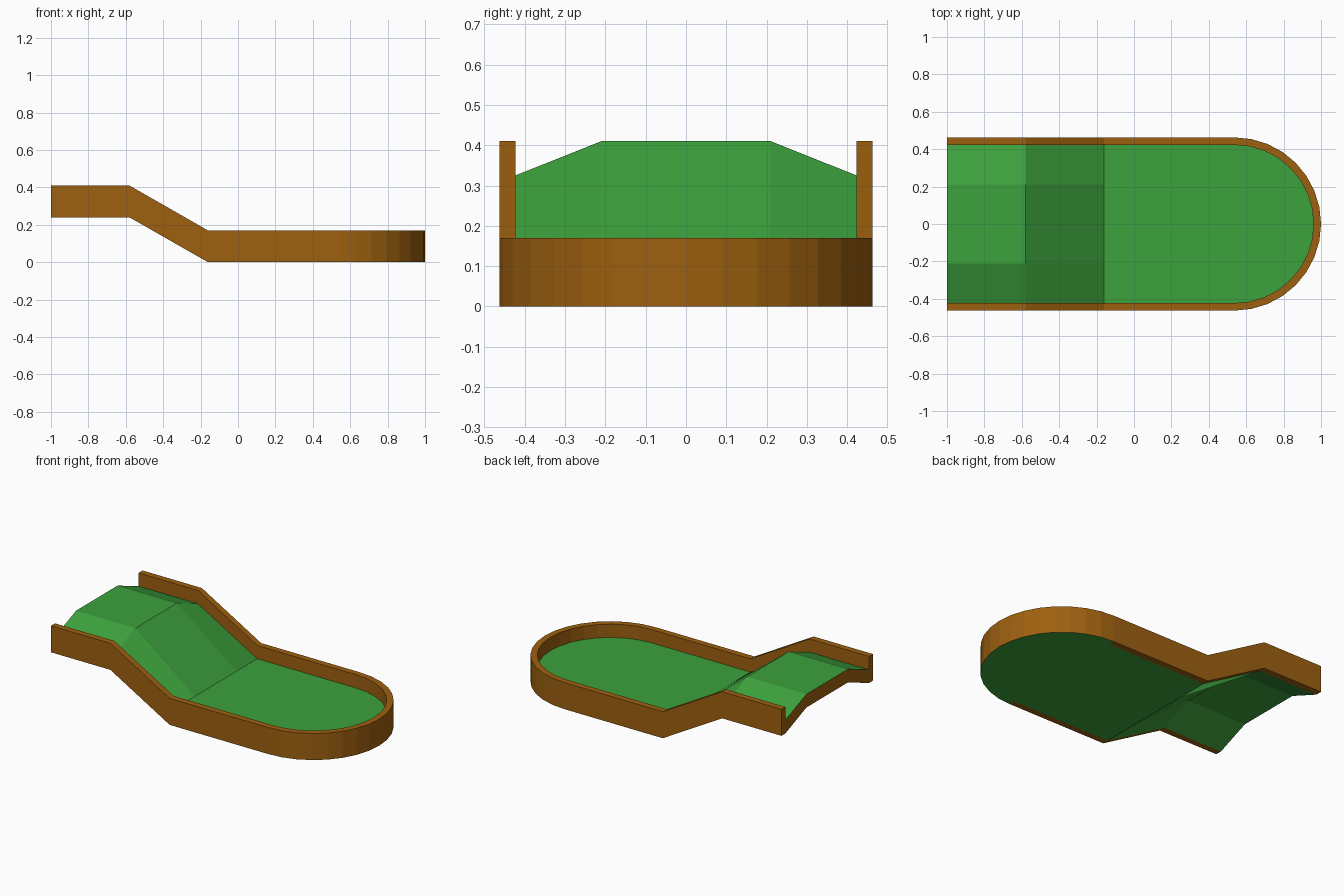
import bpy, bmesh, math

if "Cube" in bpy.data.objects:
    bpy.data.objects.remove(bpy.data.objects["Cube"])

OUT, INN, RIDGE = 0.463, 0.423, 0.21      # half widths: outer wall, inner wall, hump ridge
CX, SEG = 0.537, 16                       # centre and sides of the round end
X = [-1.0, -0.58, -0.16]                  # start, top of slope, foot of slope
HIGH, WALL, SLAB = 0.24, 0.17, 0.085


def material(name, col):
    m = bpy.data.materials.new(name)
    m.diffuse_color = (*col, 1)
    m.use_nodes = True
    m.node_tree.nodes["Principled BSDF"].inputs["Base Color"].default_value = m.diffuse_color
    return m


wood = material("brown wood", (0.34, 0.118, 0.005))
turf = material("green turf", (0.046, 0.36, 0.047))


def base(x):
    """Height of the underside along the lane."""
    t = (x - X[1]) / (X[2] - X[1])
    return HIGH * (1 - min(max(t, 0), 1))


def arc(r):
    return [(CX + r * math.cos(a), r * math.sin(a))
            for a in (-math.pi / 2 + math.pi * i / SEG for i in range(SEG + 1))]


def finish(name, bm):
    me = bpy.data.meshes.new(name)
    bm.to_mesh(me)
    bm.free()
    me.materials.append(wood)
    me.materials.append(turf)
    ob = bpy.data.objects.new(name, me)
    bpy.context.collection.objects.link(ob)
    return ob


# border wall: rectangular section swept along one side, round the end and back
def path(r):
    return [(x, -r) for x in X] + arc(r) + [(x, r) for x in reversed(X)]


bm = bmesh.new()
rings = []
for (ox, oy), (ix, iy) in zip(path(OUT), path(INN)):
    b = base(ox)
    rings.append([bm.verts.new(p) for p in (
        (ox, oy, b), (ox, oy, b + WALL), (ix, iy, b + WALL), (ix, iy, b))])
for a, b in zip(rings, rings[1:]):
    for k in range(4):
        bm.faces.new((a[k], b[k], b[(k + 1) % 4], a[(k + 1) % 4]))
bm.faces.new(rings[0])
bm.faces.new(rings[-1][::-1])
bmesh.ops.recalc_face_normals(bm, faces=bm.faces)
# the underside of the round end is turf coloured
for f in bm.faces:
    if f.normal.z < -0.9 and f.calc_center_median().x > CX:
        f.material_index = 1
finish("border_wall", bm)

# lane floor: a slab with a raised middle on the upper level
bm = bmesh.new()
cols = [-INN, -RIDGE, RIDGE, INN]


def surface(lift, up):
    def face(vs):
        f = bm.faces.new(vs if up else vs[::-1])
        f.material_index = 1
    grid = []
    for x in X:
        grid.append([bm.verts.new((x, y, base(x) + lift + (
            SLAB if abs(y) < 0.3 and x < -0.5 else 0))) for y in cols])
    for a, b in zip(grid, grid[1:]):
        for k in range(3):
            face([a[k], b[k], b[k + 1], a[k + 1]])
    # flat level with the round end
    end = [bm.verts.new((x, y, lift)) for x, y in arc(INN)]
    face(end + grid[-1][::-1])
    return grid[0]


top = surface(SLAB, True)
bottom = surface(0.0, False)
# wooden cap on the open end of the slab
for k in range(3):
    bm.faces.new((top[k], top[k + 1], bottom[k + 1], bottom[k]))
finish("lane_floor", bm)
